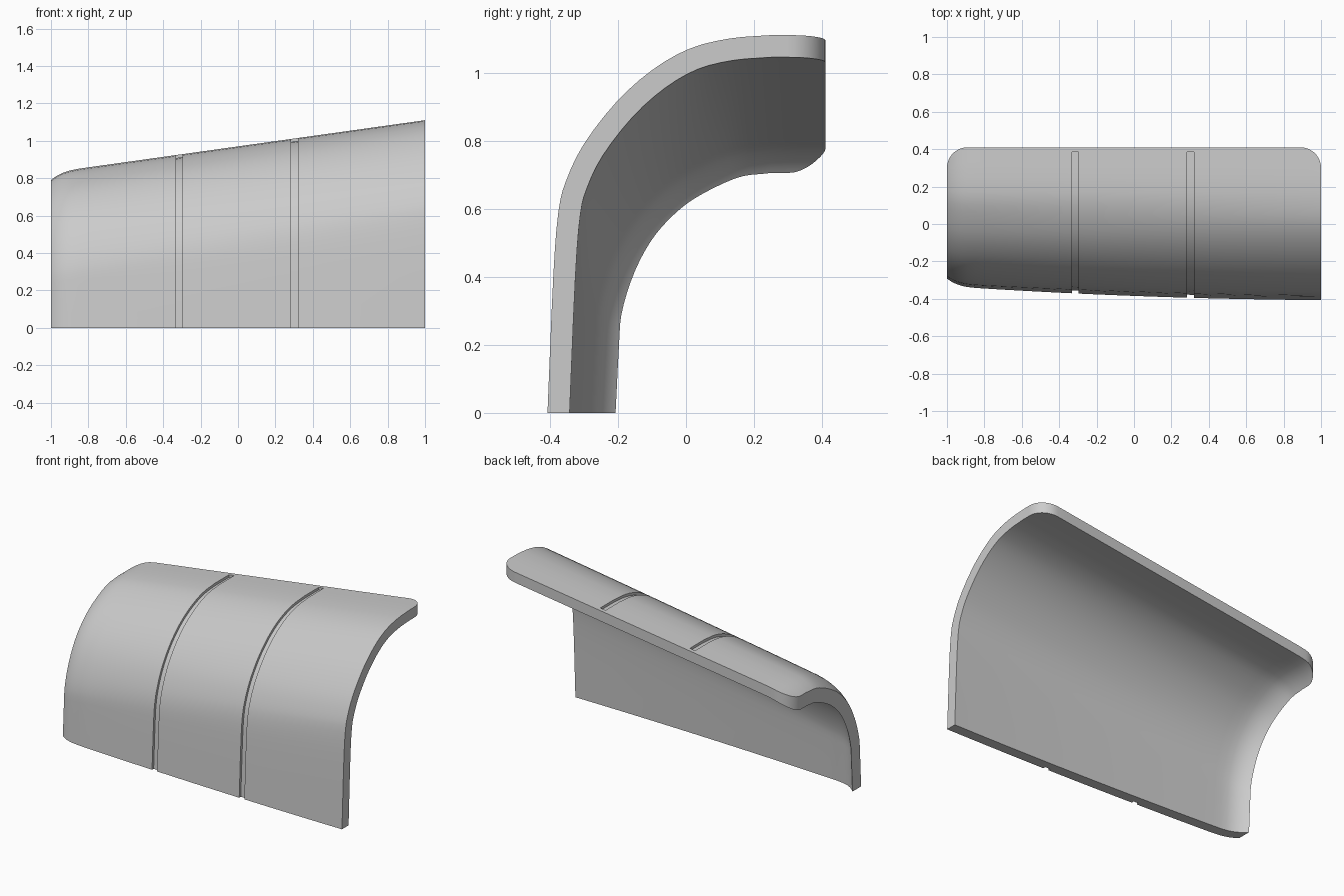
import bpy, bmesh, math
from mathutils import Vector

cube = bpy.data.objects.get("Cube")
if cube:
    bpy.data.objects.remove(cube, do_unlink=True)

THICK, CORNER, BACK, BEND_END = 0.065, 0.11, 0.41, 0.25
GROOVES, GROOVE_HALF, GROOVE_DEPTH = (-0.314, 0.302), 0.018, 0.016

# Cross-sections (y, z) of the outer skin at the low and high ends
LOW = [(-.332, 0), (-.322, .2), (-.313, .31), (-.28, .428), (-.23, .537),
       (-.165, .629), (-.075, .713), (.03, .775), (.137, .817), (.25, .83)]
HIGH = [(-.407, 0), (-.39, .4), (-.375, .59), (-.352, .683), (-.30, .79),
        (-.205, .913), (-.10, 1.007), (.01, 1.07), (.128, 1.10), (.25, 1.11)]


def smooth_profile(points, steps=3):
    """Catmull-Rom curve through the points."""
    p = [Vector(q) for q in points]
    p = [2 * p[0] - p[1]] + p + [2 * p[-1] - p[-2]]
    out = []
    for a, b, c, d in zip(p, p[1:], p[2:], p[3:]):
        for k in range(steps):
            t = k / steps
            out.append(b + 0.5 * t * (c - a + t * (2*a - 5*b + 4*c - d + t * (3*b - a - 3*c + d))))
    return out + [p[-2]]


low, high = smooth_profile(LOW), smooth_profile(HIGH)
last = len(low) - 1


def back_edge(x):
    """Back edge with rounded plan corners."""
    d = max(0, abs(x) - (1 - CORNER))
    return BACK - CORNER + math.sqrt(max(0, CORNER**2 - d * d))


def section(x, inset, groove):
    """One cross-section, pushed inwards; the groove stops short of the back edge."""
    w = (x + 1) / 2
    base = [low[i].lerp(high[i], w) - Vector((0.015 * (1 - x * x) * (1 - i / last), 0))
            for i in range(last + 1)]
    row = []
    for i, p in enumerate(base):
        t = (base[min(i + 1, last)] - base[max(i - 1, 0)]).normalized()
        n = Vector((t.y, -t.x))
        if i == 0:
            n = Vector((1, 0))
        elif i == last:
            n = Vector((0, -1))
        row.append(p + n * (inset + groove))
    top, span = base[-1].y - inset, back_edge(x) - BEND_END
    for f, g in ((0.5, groove), (0.844, groove), (0.844, 0), (1, 0)):
        row.append(Vector((BEND_END + span * f, top - g)))
    return [Vector((x, p.x, p.y)) for p in row]


# Columns along the length: (x, groove depth); groove walls are doubled columns
corner = [1 - CORNER * (1 - math.cos(math.radians(a))) for a in range(0, 91, 10)]
xs = [s * c for c in corner for s in (-1, 1)] + [-.85, -.8] + [i / 10 for i in range(-7, 9)]
xs = [x for x in xs if all(abs(x - g) > 0.03 for g in GROOVES)]
cols = [(x, 0, 0) for x in xs]
for g in GROOVES:
    for s in (-1, 1):
        edge = g + s * GROOVE_HALF
        cols += [(edge, s, 0), (edge, -s, GROOVE_DEPTH)]
cols.sort()

bm = bmesh.new()
outer, inner = [], []
for x, _, depth in cols:
    lip = 0.04 * max(0, (-0.8 - x) / 0.2) ** 3.5    # rolled-in low end
    outer.append([bm.verts.new(p) for p in section(x, lip, depth)])
    inner.append([bm.verts.new(p) for p in section(x, THICK + 1.5 * lip, 0)])


def skin(grid):
    for a, b in zip(grid, grid[1:]):
        for i in range(len(a) - 1):
            bm.faces.new((a[i], b[i], b[i + 1], a[i + 1]))


# Outer and inner skins, then the rims joining them
skin(outer)
skin(inner)
for pick in (0, -1):
    skin([outer[pick], inner[pick]])
    skin([[c[pick] for c in outer], [c[pick] for c in inner]])
bmesh.ops.remove_doubles(bm, verts=bm.verts, dist=1e-5)
bmesh.ops.recalc_face_normals(bm, faces=bm.faces)

mesh = bpy.data.meshes.new("curved_panel")
bm.to_mesh(mesh)
bm.free()
panel = bpy.data.objects.new("curved_panel", mesh)
bpy.context.collection.objects.link(panel)

# Plain grey material
grey = bpy.data.materials.new("light_grey")
grey.use_nodes = True
grey.diffuse_color = (0.6, 0.6, 0.6, 1)
grey.node_tree.nodes["Principled BSDF"].inputs["Base Color"].default_value = (0.6, 0.6, 0.6, 1)
mesh.materials.append(grey)

bpy.context.view_layer.objects.active = panel
panel.select_set(True)
bpy.ops.object.shade_smooth_by_angle(angle=math.radians(35))
